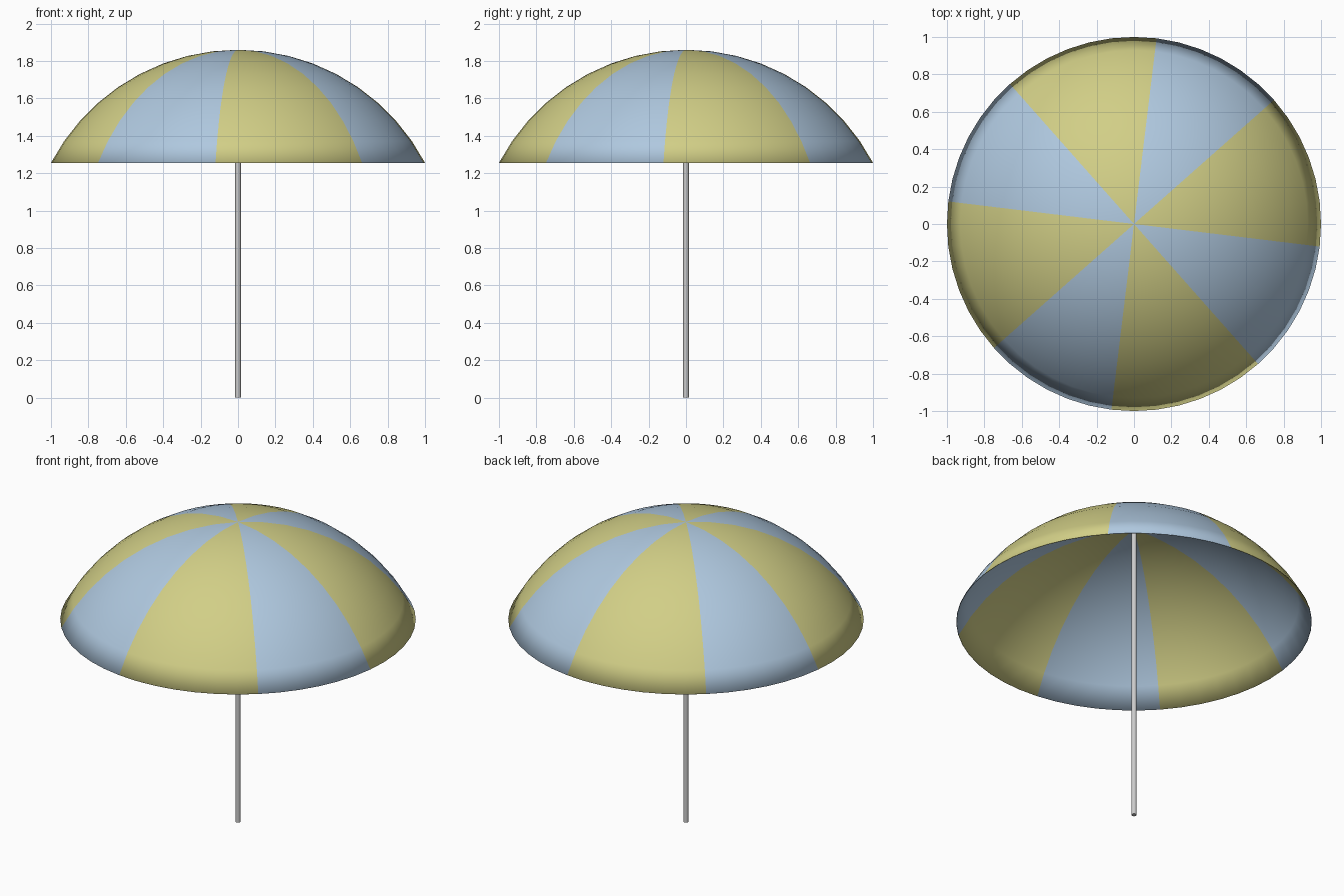
import bpy, bmesh
from math import sin, cos, radians, pi

if "Cube" in bpy.data.objects:
    bpy.data.objects.remove(bpy.data.objects["Cube"])

SEGMENTS = 52                 # 13 per quarter: 7 yellow + 6 blue
RINGS = 9                     # rings kept from the dome's sphere
STEP = 2 * pi / SEGMENTS
RADIUS = 1 / sin(RINGS * STEP)
TOP = 1.86


def material(name, color):
    mat = bpy.data.materials.new(name)
    mat.diffuse_color = (*color, 1)
    mat.use_nodes = True
    mat.node_tree.nodes["Principled BSDF"].inputs["Base Color"].default_value = mat.diffuse_color
    return mat


# canopy: striped spherical cap
bm = bmesh.new()
apex = bm.verts.new((0, 0, TOP))
rings = []
for i in range(1, RINGS + 1):
    r = RADIUS * sin(i * STEP)
    z = TOP - RADIUS * (1 - cos(i * STEP))
    rings.append([bm.verts.new((r * cos(j * STEP), r * sin(j * STEP), z))
                  for j in range(SEGMENTS)])
for j in range(SEGMENTS):
    k = (j + 1) % SEGMENTS
    stripe = 0 if (j + 1) % 13 < 7 else 1
    faces = [bm.faces.new((apex, rings[0][j], rings[0][k]))]
    for a, b in zip(rings, rings[1:]):
        faces.append(bm.faces.new((a[j], b[j], b[k], a[k])))
    for f in faces:
        f.material_index = stripe
        f.smooth = True
mesh = bpy.data.meshes.new("canopy")
bm.to_mesh(mesh)
bm.free()
mesh.materials.append(material("yellow_cloth", (0.64, 0.62, 0.24)))
mesh.materials.append(material("blue_cloth", (0.43, 0.58, 0.74)))
canopy = bpy.data.objects.new("canopy", mesh)
bpy.context.collection.objects.link(canopy)

# thin cloth thickness, growing inwards
solid = canopy.modifiers.new("cloth_thickness", 'SOLIDIFY')
solid.thickness = 0.004
solid.offset = -1
bpy.context.view_layer.objects.active = canopy
canopy.select_set(True)
bpy.ops.object.shade_smooth_by_angle(angle=radians(30))

# pole: from the ground to the underside of the canopy
HEIGHT = TOP - 0.006
bpy.ops.mesh.primitive_cylinder_add(vertices=24, radius=0.015, depth=HEIGHT,
                                    location=(0, 0, HEIGHT / 2))
pole = bpy.context.object
pole.name = "pole"
bpy.ops.object.shade_smooth_by_angle(angle=radians(30))
